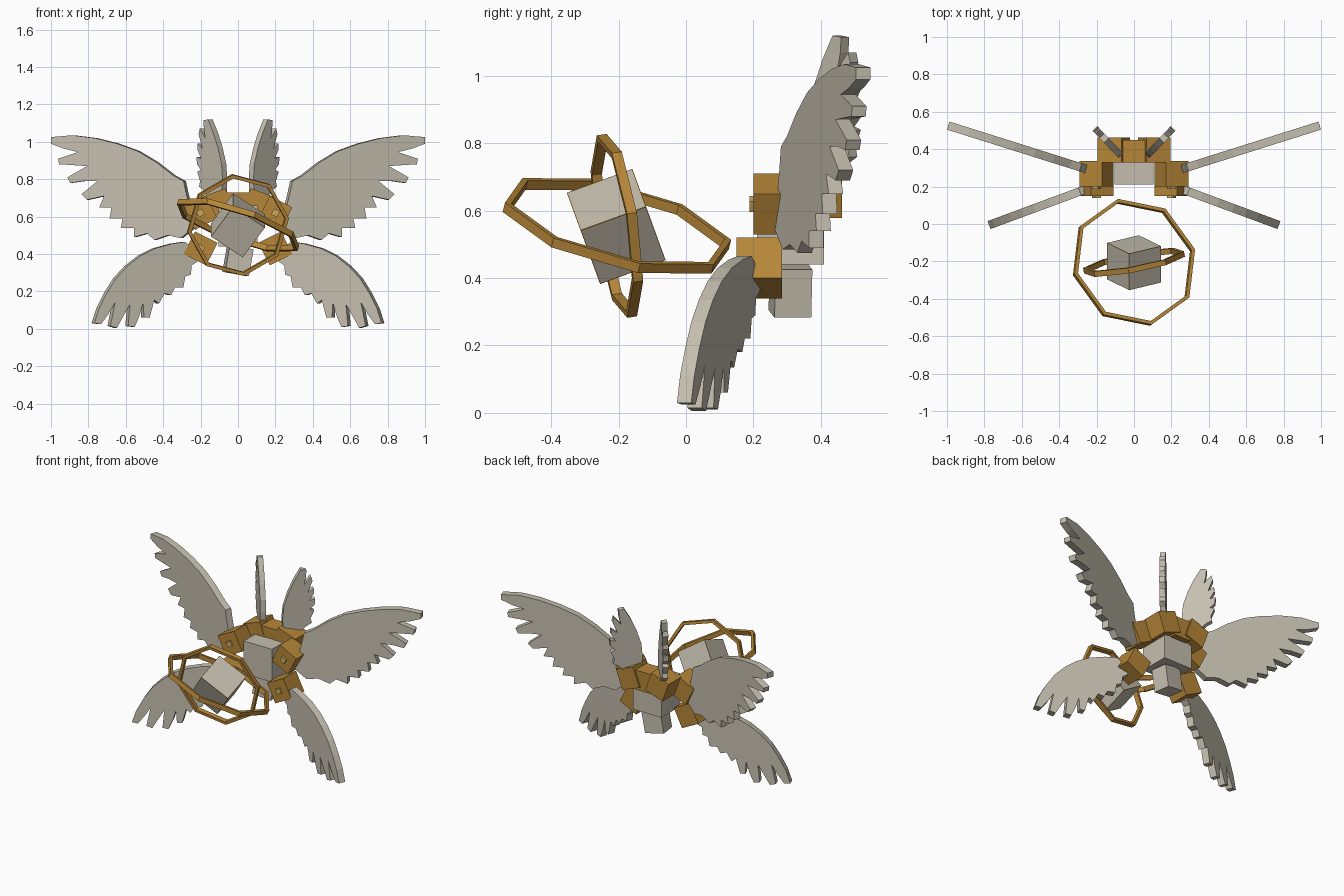
import bpy, bmesh, math
from mathutils import Vector, Euler

if "Cube" in bpy.data.objects:
    bpy.data.objects.remove(bpy.data.objects["Cube"])


def material(name, rgb):
    m = bpy.data.materials.new(name)
    m.diffuse_color = (*rgb, 1)
    m.use_nodes = True
    m.node_tree.nodes["Principled BSDF"].inputs["Base Color"].default_value = m.diffuse_color
    return m


STONE = material("pale_stone", (0.56, 0.52, 0.43))
GOLD = material("gold", (0.47, 0.24, 0.04))
PALE = material("pale_gold", (0.62, 0.42, 0.12))


def finish(bm, name, *mats):
    bmesh.ops.recalc_face_normals(bm, faces=bm.faces)
    me = bpy.data.meshes.new(name)
    bm.to_mesh(me)
    bm.free()
    ob = bpy.data.objects.new(name, me)
    bpy.context.collection.objects.link(ob)
    for m in mats:
        me.materials.append(m)
    return ob


def box(name, loc, size, mat, rot=(0, 0, 0)):
    bm = bmesh.new()
    bmesh.ops.create_cube(bm, size=1)
    bmesh.ops.scale(bm, vec=size, verts=bm.verts)
    ob = finish(bm, name, mat)
    ob.location = loc
    ob.rotation_euler = [math.radians(a) for a in rot]
    return ob


def ring(name, centre, u, v, radius, thick, width):
    """Eight-sided band in the plane of u and v."""
    u = Vector(u).normalized()
    n = u.cross(Vector(v)).normalized()
    v = n.cross(u)
    bm = bmesh.new()
    loops = []
    for k in range(8):
        a = k * math.tau / 8
        d = u * math.cos(a) + v * math.sin(a)
        loops.append([bm.verts.new(Vector(centre) + d * r + n * h) for r, h in
                      ((radius, -width / 2), (radius, width / 2),
                       (radius - thick, width / 2), (radius - thick, -width / 2))])
    for k in range(8):
        p, q = loops[k], loops[(k + 1) % 8]
        for j in range(4):
            i = (j + 1) % 4
            bm.faces.new((p[j], p[i], q[i], q[j]))
    finish(bm, name, GOLD)


def wing(name, outline, x0, y0, slope, side, thick=0.045):
    """Upright plate whose plan line passes (x0, y0) with the given slope."""
    n = Vector((-slope, 1, 0)).normalized() * thick / 2
    bm = bmesh.new()
    rows = []
    for s in (-1, 1):
        row = []
        for x, z in outline:
            p = Vector((x, y0 + slope * (x - x0), z)) + n * s
            p.x *= side
            row.append(bm.verts.new(p))
        rows.append(row)
        bm.faces.new(row)
    a, b = rows
    for i in range(len(a)):
        j = (i + 1) % len(a)
        bm.faces.new((a[i], a[j], b[j], b[i]))
    finish(bm, name, STONE)


# Tilted head cube with thin gold edging
bm = bmesh.new()
bmesh.ops.create_cube(bm, size=0.207)
panels = list(bm.faces)
bmesh.ops.inset_individual(bm, faces=panels, thickness=0.004)
for f in bm.faces:
    f.material_index = 1
for f in panels:
    f.material_index = 0
head = finish(bm, "head", STONE, GOLD)
head.location = (0, -0.207, 0.553)
head.rotation_euler = Euler((math.radians(20), math.radians(35), 0))
head.rotation_mode = 'QUATERNION'
tilt = Euler((math.radians(20), 0, 0)).to_quaternion()
turn = Euler((0, math.radians(35), 0)).to_quaternion()
head.rotation_quaternion = tilt @ turn

# Rings around the head
C = (0, -0.205, 0.555)
ring("outer_ring", C, (-0.09, 0.335, -0.055), (0.32, 0.065, -0.125), 0.352, 0.02, 0.03)
ring("inner_ring", C, (-0.03, -0.045, 0.27), (0.265, 0.045, 0.03), 0.276, 0.02, 0.03)

# Body
box("upper_body", (0, 0.31, 0.55), (0.21, 0.2, 0.22), STONE)
box("lower_body", (0, 0.31, 0.365), (0.13, 0.11, 0.145), STONE, (0, 10, 8))
box("collar", (0, 0.39, 0.665), (0.12, 0.12, 0.13), GOLD)

# Wing outlines in x, z
UPPER = [(0.22, 0.55), (0.25, 0.64), (0.27, 0.72), (0.285, 0.79), (0.34, 0.82), (0.43, 0.89),
         (0.53, 0.95), (0.64, 0.99), (0.76, 1.02), (0.88, 1.035), (0.993, 1.025),
         (0.993, 0.99), (0.93, 0.965), (0.85, 0.945), (0.955, 0.91), (0.95, 0.88),
         (0.87, 0.875), (0.80, 0.87), (0.905, 0.81), (0.89, 0.78), (0.82, 0.79),
         (0.745, 0.79), (0.83, 0.72), (0.80, 0.69), (0.71, 0.71), (0.735, 0.65),
         (0.67, 0.65), (0.68, 0.59), (0.61, 0.59), (0.62, 0.54), (0.55, 0.54),
         (0.55, 0.49), (0.48, 0.51), (0.44, 0.475), (0.37, 0.50), (0.30, 0.485)]
LOWER = [(0.22, 0.41), (0.29, 0.465), (0.36, 0.455), (0.45, 0.43), (0.53, 0.39), (0.60, 0.335),
         (0.66, 0.27), (0.71, 0.19), (0.75, 0.11), (0.775, 0.03), (0.74, 0.025),
         (0.70, 0.08), (0.665, 0.14), (0.69, 0.015), (0.655, 0.005), (0.625, 0.06),
         (0.585, 0.13), (0.595, 0.015), (0.56, 0.01), (0.535, 0.07), (0.515, 0.14),
         (0.51, 0.06), (0.48, 0.06), (0.455, 0.155), (0.43, 0.135), (0.40, 0.19),
         (0.365, 0.18), (0.345, 0.22), (0.30, 0.22), (0.29, 0.28), (0.26, 0.29),
         (0.255, 0.34), (0.225, 0.36)]
REAR = [(0.075, 0.68), (0.07, 0.80), (0.075, 0.88), (0.095, 0.97), (0.12, 1.05), (0.148, 1.12),
        (0.172, 1.115), (0.17, 1.07), (0.162, 1.02), (0.192, 1.07), (0.198, 1.04),
        (0.178, 0.965), (0.203, 0.99), (0.205, 0.96), (0.185, 0.91), (0.209, 0.92),
        (0.207, 0.88), (0.187, 0.85), (0.205, 0.84), (0.19, 0.79), (0.195, 0.76),
        (0.17, 0.74), (0.15, 0.71), (0.11, 0.70)]

# Mirrored wings with their gold root blocks and studs
for side, tag in ((-1, "left"), (1, "right")):
    wing("upper_wing_" + tag, UPPER, 0.25, 0.292, 0.315, side)
    wing("lower_wing_" + tag, LOWER, 0.30, 0.17, -0.37, side)
    wing("rear_wing_" + tag, REAR, 0.07, 0.365, 1.05, side, 0.035)
    for part, x, y, z, angle in (("upper", 0.2, 0.268, 0.62, 27),
                                 ("lower", 0.2, 0.218, 0.43, -27),
                                 ("rear", 0.108, 0.395, 0.665, 20)):
        rot = (0, angle * side, 0)
        box(f"{part}_block_{tag}", (x * side, y, z), (0.135, 0.135, 0.135), GOLD, rot)
        if part != "rear":
            box(f"{part}_stud_{tag}", (x * side, y - 0.07, z), (0.035, 0.02, 0.035), PALE, rot)
